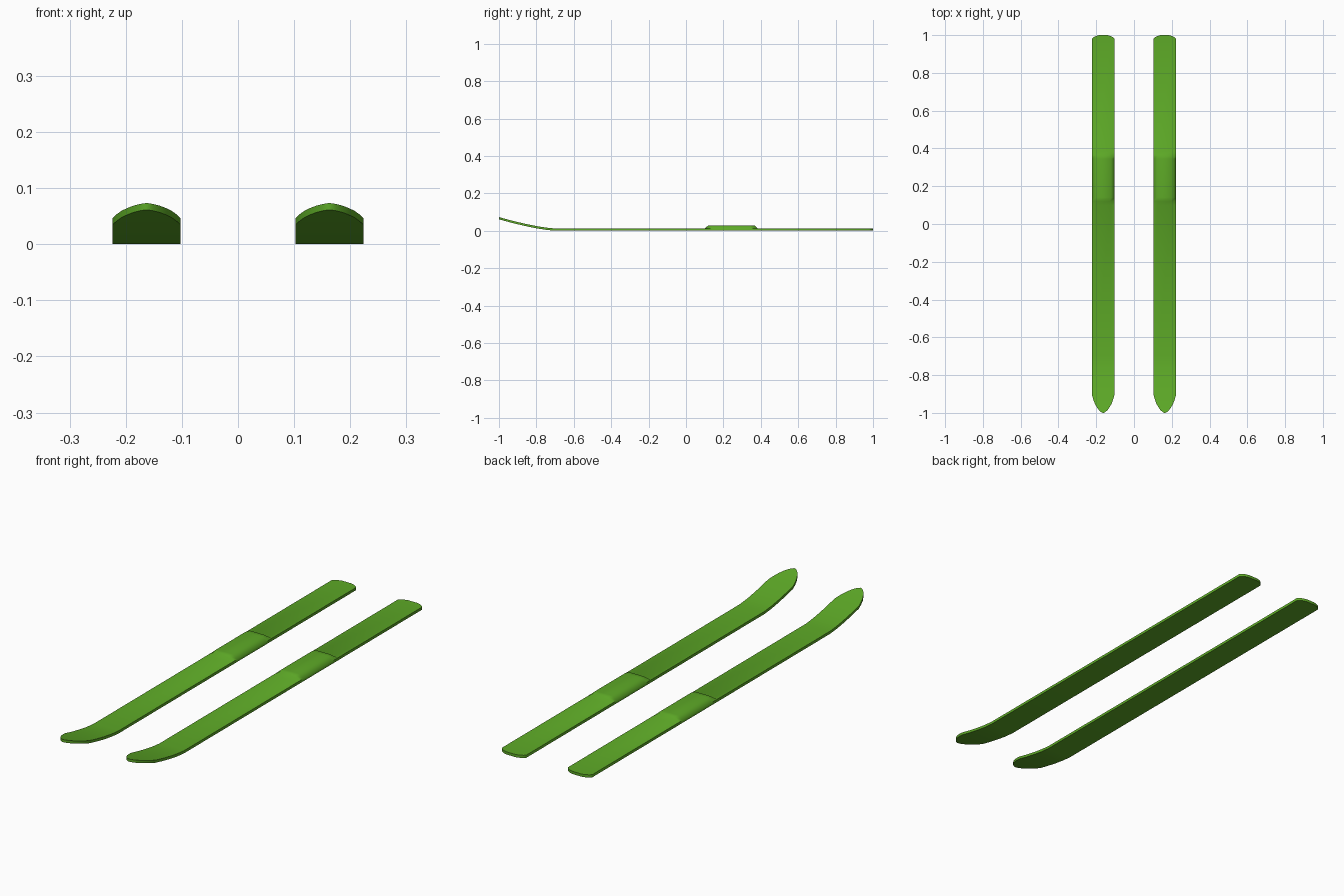
import bpy, bmesh, math

if "Cube" in bpy.data.objects:
    bpy.data.objects.remove(bpy.data.objects["Cube"])

green = bpy.data.materials.new("ski_green")
green.diffuse_color = (0.11, 0.40, 0.02, 1)
green.use_nodes = True
green.node_tree.nodes["Principled BSDF"].inputs["Base Color"].default_value = green.diffuse_color

HALF, THICK, LIFT, MID = 0.0605, 0.012, 0.017, 0.66

# Stations along the ski: y, half width, raised plate height, inner ratio
stations = []
for y, w in [(-1, 0.003), (-0.995, 0.012), (-0.985, 0.023), (-0.97, 0.034),
             (-0.95, 0.045), (-0.925, 0.054), (-0.9, HALF), (-0.85, HALF),
             (-0.8, HALF), (-0.75, HALF), (-0.7, HALF)]:
    stations.append((y, w, 0, MID))                       # pointed tip
stations += [(0.10, HALF, 0, 0.66), (0.12, HALF, LIFT, 0.56),
             (0.14, HALF, LIFT, 0.68), (0.345, HALF, LIFT, 0.68),
             (0.365, HALF, LIFT, 0.56), (0.385, HALF, 0, 0.66)]   # binding plate
for y, w in [(0.98, HALF), (0.988, 0.052), (0.995, 0.04), (1.0, 0.022)]:
    stations.append((y, w, 0, MID))                       # rounded tail


def rise(y):
    """Upward curve of the tip."""
    t = max(0, (-0.7 - y) / 0.3)
    return 0.061 * t ** 1.4


def make_ski(name, x0):
    bm = bmesh.new()
    rings = []
    for y, w, lift, mid in stations:
        z = rise(y)
        top = z + THICK
        section = [(-w, z), (-w, top), (-w * mid, top + lift),
                   (w * mid, top + lift), (w, top), (w, z)]
        rings.append([bm.verts.new((x, y, h)) for x, h in section])
    for a, b in zip(rings, rings[1:]):
        for i in range(6):
            j = (i + 1) % 6
            bm.faces.new((a[i], a[j], b[j], b[i]))
    bm.faces.new(rings[0])
    bm.faces.new(rings[-1])
    bmesh.ops.recalc_face_normals(bm, faces=bm.faces)
    mesh = bpy.data.meshes.new(name)
    bm.to_mesh(mesh)
    bm.free()
    mesh.materials.append(green)
    ski = bpy.data.objects.new(name, mesh)
    ski.location.x = x0
    bpy.context.collection.objects.link(ski)
    bpy.ops.object.select_all(action='DESELECT')
    ski.select_set(True)
    bpy.context.view_layer.objects.active = ski
    bpy.ops.object.shade_smooth_by_angle(angle=math.radians(50))


make_ski("left_ski", -0.163)
make_ski("right_ski", 0.163)
